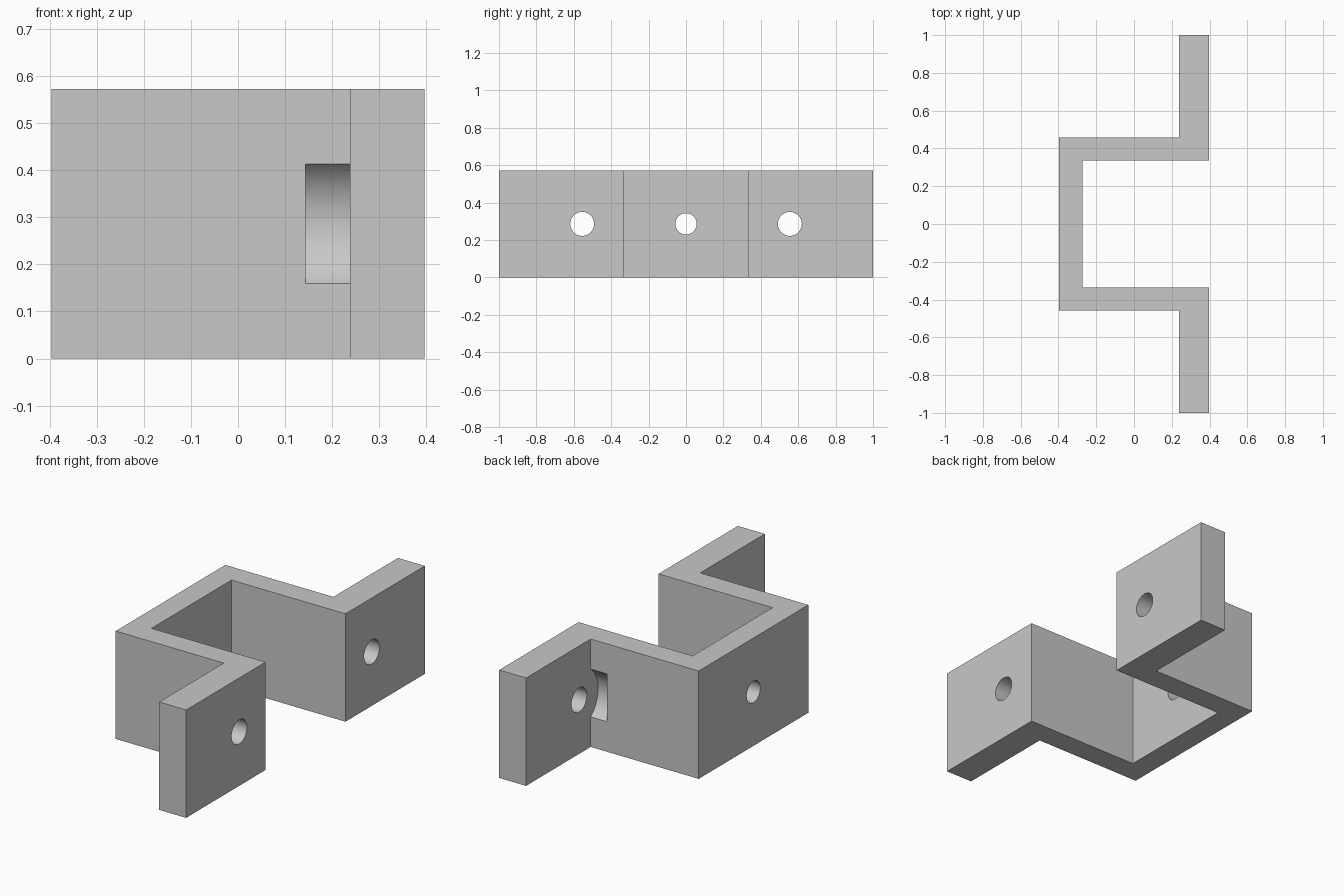
import bpy
import bmesh
from math import radians
from mathutils import Matrix, Vector

if "Cube" in bpy.data.objects:
    bpy.data.objects.remove(bpy.data.objects["Cube"], do_unlink=True)

HEIGHT = 0.572
MID = HEIGHT / 2
BACK, FRONT = -0.396, 0.396        # x extent
FLANGE_X, WEB_X = 0.238, -0.273    # inner faces of flanges and web
OUT_Y, IN_Y = 0.459, 0.335         # outer and inner faces of side walls
BOLT_Y = 0.555

# Material
grey = bpy.data.materials.new("plain_grey")
grey.use_nodes = True
grey.diffuse_color = (0.58, 0.58, 0.58, 1)
grey.node_tree.nodes["Principled BSDF"].inputs["Base Color"].default_value = (0.58, 0.58, 0.58, 1)


def make_object(name, bm):
    bmesh.ops.recalc_face_normals(bm, faces=bm.faces)
    mesh = bpy.data.meshes.new(name)
    bm.to_mesh(mesh)
    bm.free()
    mesh.materials.append(grey)
    obj = bpy.data.objects.new(name, mesh)
    bpy.context.scene.collection.objects.link(obj)
    return obj


# Hat-shaped bracket: half profile mirrored across y, extruded upward
half = [(BACK, OUT_Y), (FLANGE_X, OUT_Y), (FLANGE_X, 1), (FRONT, 1),
        (FRONT, IN_Y), (WEB_X, IN_Y)]
profile = half + [(x, -y) for x, y in reversed(half)]
bm = bmesh.new()
base = bm.faces.new([bm.verts.new((x, y, 0)) for x, y in profile])
top = bmesh.ops.extrude_face_region(bm, geom=[base])["geom"]
bmesh.ops.translate(bm, vec=Vector((0, 0, HEIGHT)),
                    verts=[v for v in top if isinstance(v, bmesh.types.BMVert)])
bracket = make_object("bracket", bm)


def drill(x0, x1, y, radius):
    """Cut a round hole along x."""
    bm = bmesh.new()
    place = Matrix.Translation(((x0 + x1) / 2, y, MID)) @ Matrix.Rotation(radians(90), 4, "Y")
    bmesh.ops.create_cone(bm, cap_ends=True, segments=64, radius1=radius,
                          radius2=radius, depth=x1 - x0, matrix=place)
    cutter = make_object("hole_cutter", bm)
    cutter.hide_render = True
    mod = bracket.modifiers.new("hole", "BOOLEAN")
    mod.operation = "DIFFERENCE"
    mod.solver = "EXACT"
    mod.object = cutter
    bpy.ops.object.modifier_apply(modifier=mod.name)
    bpy.data.objects.remove(cutter, do_unlink=True)


bpy.ops.object.select_all(action="DESELECT")
bpy.context.view_layer.objects.active = bracket
bracket.select_set(True)

# Web hole, flange holes, and bolt-head clearance pockets in the side walls
drill(BACK - 0.1, WEB_X + 0.1, 0, 0.057)
for side in (-1, 1):
    drill(FLANGE_X - 0.04, FRONT + 0.1, side * BOLT_Y, 0.064)
    drill(0.143, FLANGE_X, side * BOLT_Y, 0.159)

bpy.ops.object.shade_smooth_by_angle(angle=radians(30))
